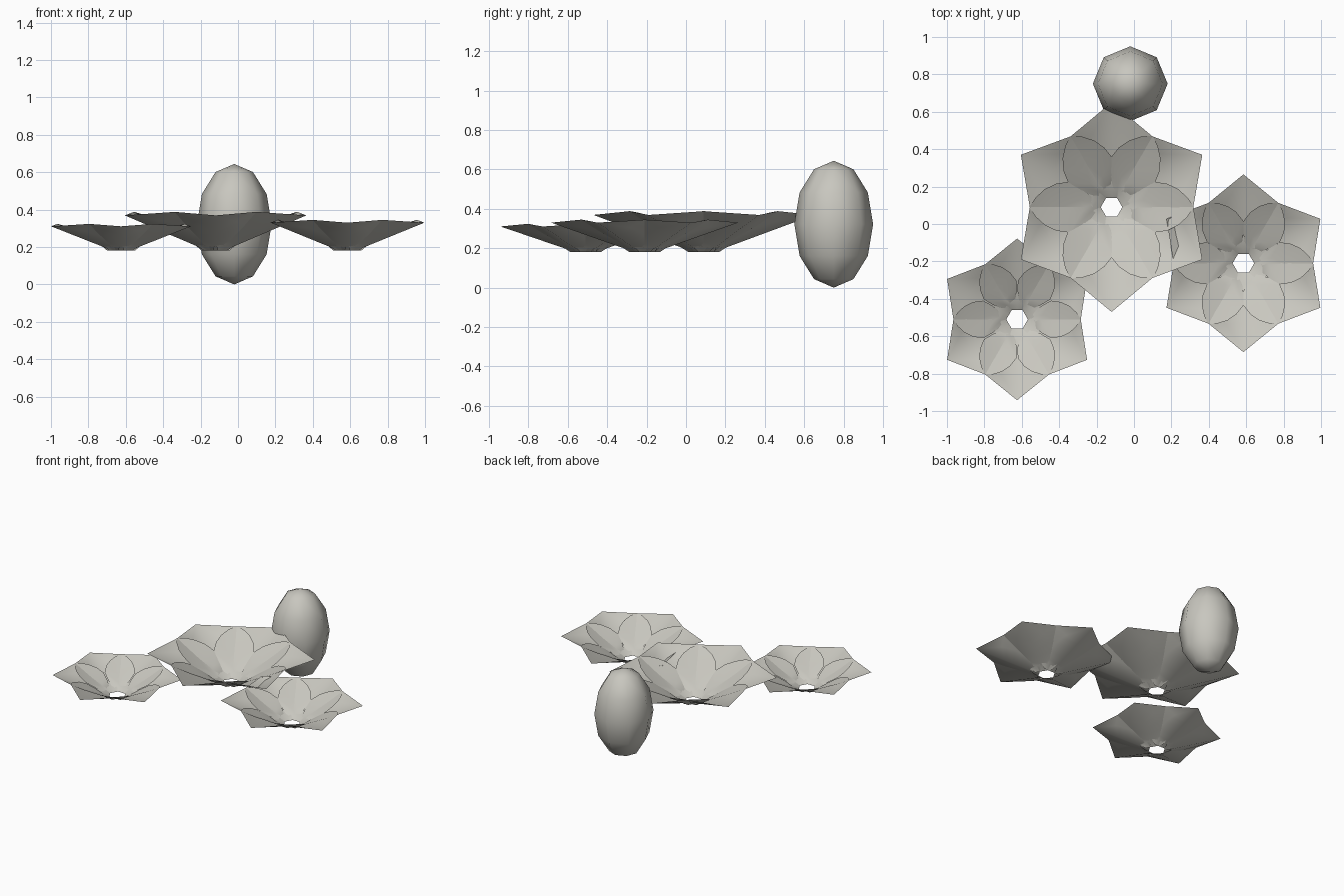
import bpy, bmesh, math
from mathutils import Matrix, Vector

cube = bpy.data.objects.get("Cube")
if cube:
    bpy.data.objects.remove(cube)

stone = bpy.data.materials.new("warm_grey")
stone.use_nodes = True
colour = (0.58, 0.57, 0.52, 1)
stone.diffuse_color = colour
stone.node_tree.nodes["Principled BSDF"].inputs["Base Color"].default_value = colour

BASE_Z = 0.18      # height of the open flower bottoms
INNER = 0.05       # distance from flower centre to each petal's inner edge
TIP = 0.475        # petal length before scaling
TIP_RISE = 0.15

# petal outline: distance from centre, half width, rise of the side edge
OUTLINE = [(0.05, 0.06, 0.0), (0.08, 0.14, 0.045), (0.113, 0.195, 0.07),
           (0.17, 0.218, 0.08), (0.226, 0.222, 0.08), (0.28, 0.21, 0.077),
           (0.32, 0.19, 0.07)]
ACROSS = (-1, -0.5, 0, 0.5, 1)


def finish(name, bm, angle):
    mesh = bpy.data.meshes.new(name)
    bm.to_mesh(mesh)
    bm.free()
    mesh.materials.append(stone)
    obj = bpy.data.objects.new(name, mesh)
    bpy.context.collection.objects.link(obj)
    bpy.ops.object.select_all(action='DESELECT')
    obj.select_set(True)
    bpy.context.view_layer.objects.active = obj
    bpy.ops.object.shade_smooth_by_angle(angle=math.radians(angle))
    return obj


def add_petal(bm, turn, length, height):
    """One cupped petal, lofted from the centre hole to its pointed tip."""
    scale = (length - INNER) / (TIP - INNER)
    width_scale = length / TIP
    spin = Matrix.Rotation(turn, 3, 'Z')

    def point(u, v, rise):
        keel = (u - INNER) / (TIP - INNER) * TIP_RISE
        place = Vector((INNER + (u - INNER) * scale, v, (keel + rise) * height))
        return bm.verts.new(spin @ place)

    rows = []
    for i, (u, w, cup) in enumerate(OUTLINE):
        half = w if i == 0 else w * width_scale
        rows.append([point(u, half * f, cup * abs(f) ** 1.25) for f in ACROSS])
    for a, b in zip(rows, rows[1:]):
        for j in range(len(ACROSS) - 1):
            bm.faces.new((a[j], b[j], b[j + 1], a[j + 1]))
    tip = point(TIP, 0, 0)
    for left, right in zip(rows[-1], rows[-1][1:]):
        bm.faces.new((left, tip, right))


def add_flower(name, x, y, length, height):
    bm = bmesh.new()
    for k in range(6):
        add_petal(bm, math.radians(30 + 60 * k), length, height)
    flower = finish(name, bm, 50)
    flower.location = (x, y, BASE_Z)


# three open flowers of different sizes
add_flower("large_flower", -0.12, 0.09, 0.56, 1.26)
add_flower("left_flower", 0.585, -0.21, 0.475, 1.0)
add_flower("right_flower", -0.625, -0.51, 0.432, 0.87)

# egg-shaped bud behind the flowers
bm = bmesh.new()
bmesh.ops.create_uvsphere(bm, u_segments=8, v_segments=6, radius=1)
bmesh.ops.scale(bm, vec=(0.2, 0.2, 0.322), verts=bm.verts)
bud = finish("egg_bud", bm, 60)
bud.location = (-0.02, 0.75, 0.322)
